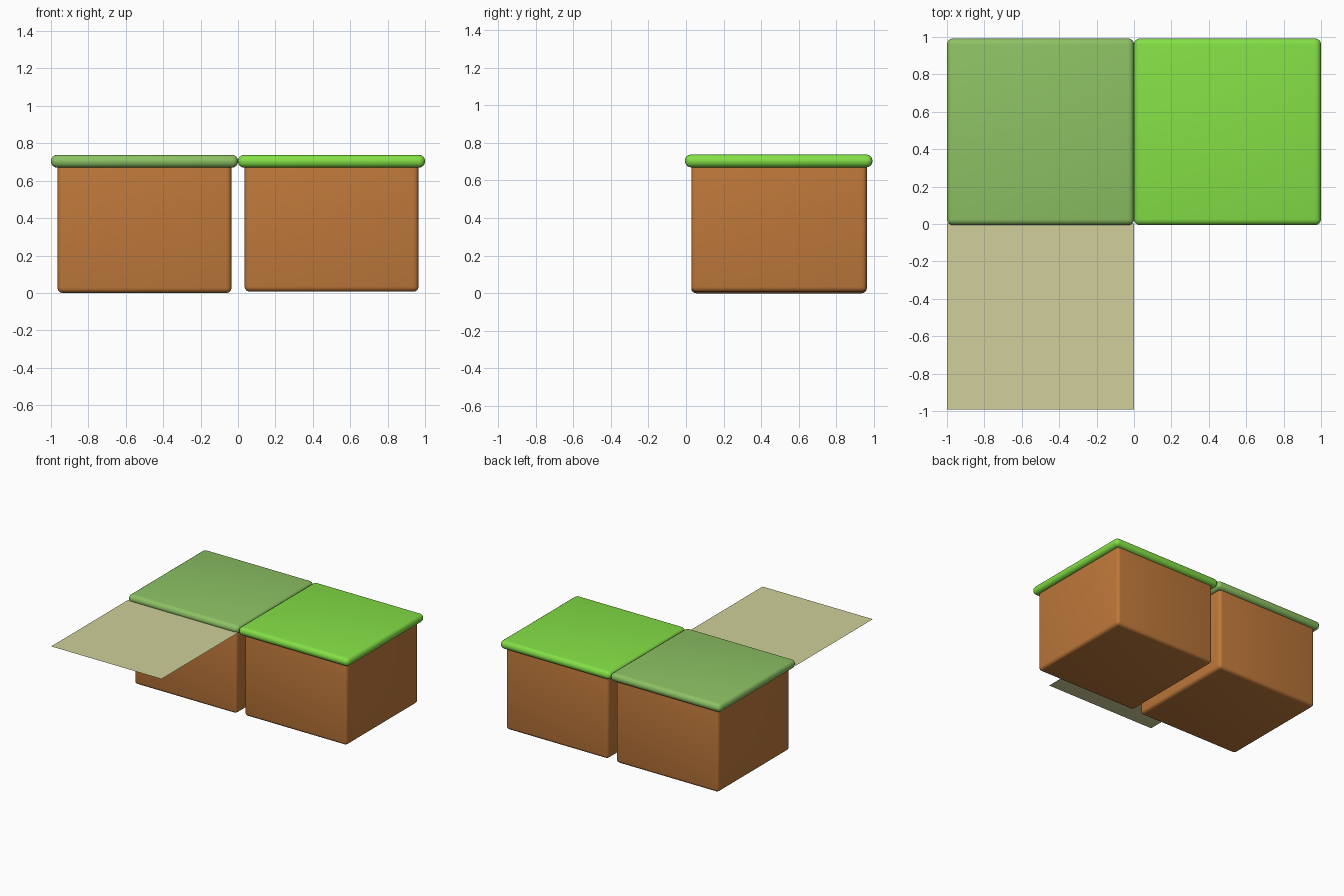
import bpy

if "Cube" in bpy.data.objects:
    bpy.data.objects.remove(bpy.data.objects["Cube"], do_unlink=True)


def srgb(r, g, b):
    """Linear colour from 0-255 display values."""
    return tuple((c / 255 / 12.92) if c < 11 else ((c / 255 + 0.055) / 1.055) ** 2.4
                 for c in (r, g, b)) + (1.0,)


def material(name, color):
    mat = bpy.data.materials.new(name)
    mat.use_nodes = True
    mat.diffuse_color = color
    mat.node_tree.nodes["Principled BSDF"].inputs["Base Color"].default_value = color
    return mat


def rounded_box(name, low, high, radius, mat):
    """Smooth box between two corners with rounded edges."""
    center = [(a + b) / 2 for a, b in zip(low, high)]
    bpy.ops.mesh.primitive_cube_add(size=1, location=center)
    obj = bpy.context.object
    obj.name = name
    obj.scale = [b - a for a, b in zip(low, high)]
    bpy.ops.object.transform_apply(location=False, rotation=False, scale=True)
    bevel = obj.modifiers.new("Rounded edges", "BEVEL")
    bevel.width = radius
    bevel.segments = 4
    bpy.ops.object.shade_smooth()
    obj.data.materials.append(mat)
    return obj


soil = material("Soil brown", srgb(190, 120, 58))
bright = material("Bright grass green", srgb(132, 224, 70))
muted = material("Muted grass green", srgb(141, 194, 100))
sand = material("Pale sand", srgb(208, 207, 155))

# Two soil blocks, each under an overhanging grass slab
for side, x, base, grass in (("right", -1, 0, muted), ("left", 0, 0.007, bright)):
    rounded_box(side + "_soil_block", (x + 0.035, 0.028, base),
                (x + 0.965, 0.962, 0.70), 0.027, soil)
    rounded_box(side + "_grass_slab", (x, -0.006, 0.67),
                (x + 1, 0.992, 0.738), 0.032, grass)

# Flat sand sheet in front of the muted slab
bpy.ops.mesh.primitive_plane_add(size=1, location=(-0.5, -0.494, 0.69))
sheet = bpy.context.object
sheet.name = "sand_sheet"
sheet.scale = (1, 0.996, 1)
bpy.ops.object.transform_apply(location=False, rotation=False, scale=True)
sheet.data.materials.append(sand)
